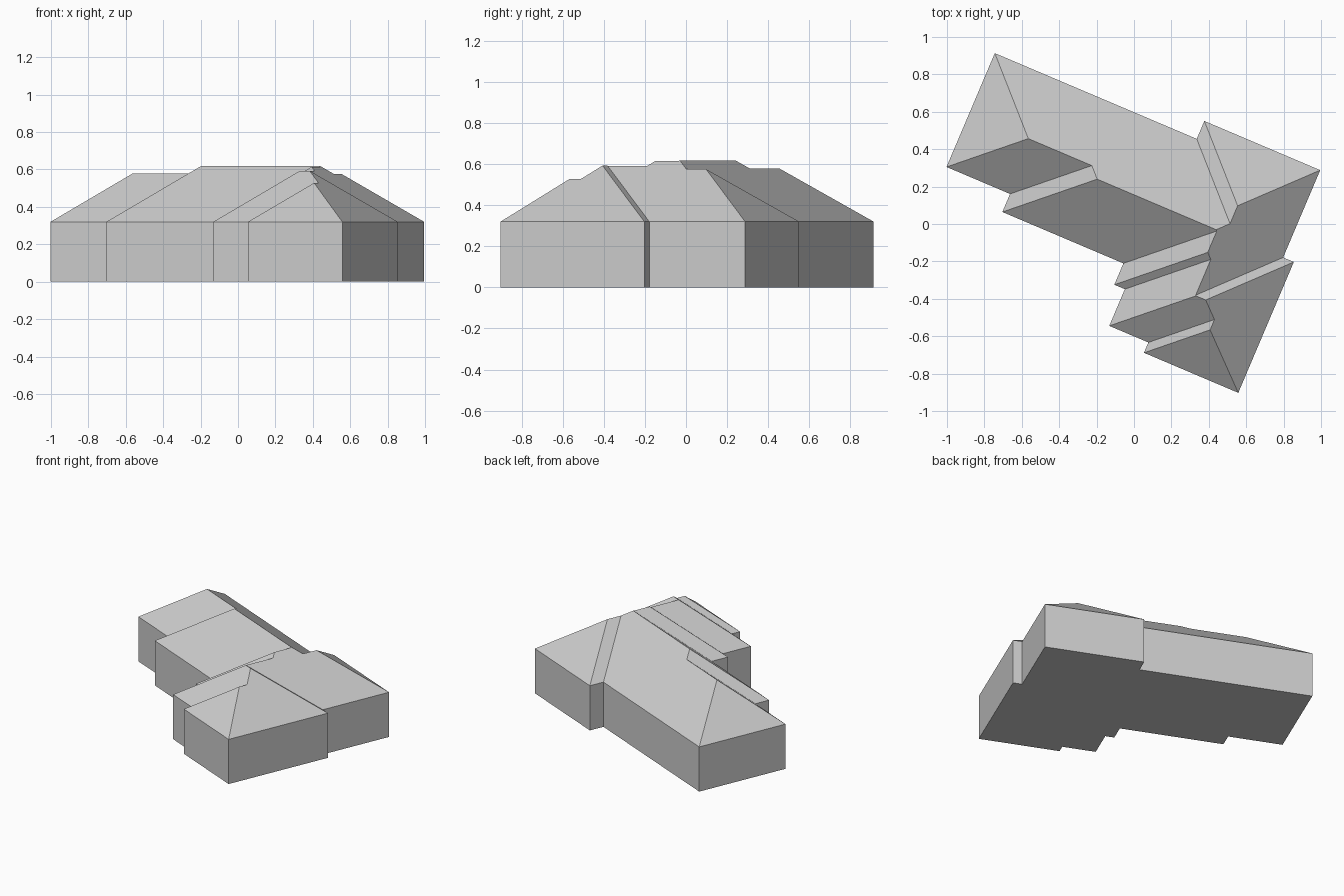
import bpy, bmesh, math
from itertools import combinations
from mathutils import Vector, Matrix

cube = bpy.data.objects.get("Cube")
if cube:
    bpy.data.objects.remove(cube, do_unlink=True)

# Wall lines of the stepped L-shaped plan, before it is turned on the ground
WEST = dict(end=-1.042, main=-.673, inner=.03, wing=.091, back=.131, tip=.318)
EAST = dict(long=.804, bay=.866)
SOUTH = dict(end=-.111, main=-.216, inner=-.34, wing=-.553, tip=-.613)
NORTH = dict(bay=.147, main=.55, back=.654)

# Overlapping hipped blocks: west, east, south and north wall of each
BLOCKS = [
    ("end", "long", "end", "main"),
    ("main", "long", "main", "main"),
    ("inner", "long", "inner", "main"),
    ("wing", "long", "wing", "main"),
    ("back", "long", "wing", "back"),
    ("tip", "long", "tip", "back"),
    ("tip", "bay", "tip", "bay"),
    ("wing", "bay", "wing", "bay"),
    ("inner", "bay", "inner", "bay"),
    ("main", "bay", "main", "bay"),
]
SIDES = (WEST, EAST, SOUTH, NORTH)
PITCH = (Vector((.75, 0)), Vector((-.77, 0)), Vector((0, .83)), Vector((0, -.735)))
EAVES = .32
TURN = math.radians(-23)


def rise(point, wall):
    """Height above the eaves of the roof plane that starts at one wall."""
    side, name = wall
    slope = PITCH[side]
    offset = SIDES[side][name]
    return slope.x * (point.x - offset) if slope.x else slope.y * (point.y - offset)


def roof_at(point):
    """Highest block at a point, with the wall whose slope covers it."""
    return max(min((rise(point, w), w) for w in enumerate(b)) for b in BLOCKS)


# Flat plan, tiled between the wall lines
bm = bmesh.new()
us = sorted([*WEST.values(), *EAST.values()])
ns = sorted([*SOUTH.values(), *NORTH.values()])
for ua, ub in zip(us, us[1:]):
    for na, nb in zip(ns, ns[1:]):
        if roof_at(Vector(((ua + ub) / 2, (na + nb) / 2)))[0] > 1e-5:
            bm.faces.new([bm.verts.new((u, n, 0)) for u, n in
                          ((ua, na), (ub, na), (ub, nb), (ua, nb))])
bmesh.ops.remove_doubles(bm, verts=bm.verts[:], dist=1e-5)

# Cut along every line where two roof slopes can meet
walls = [(i, name) for i, side in enumerate(SIDES) for name in side]
origin = Vector((0, 0))
for a, b in combinations(walls, 2):
    if a[0] == b[0]:
        continue
    across = PITCH[a[0]] - PITCH[b[0]]
    meet = across * ((rise(origin, b) - rise(origin, a)) / across.length_squared)
    bmesh.ops.bisect_plane(bm, geom=bm.verts[:] + bm.edges[:] + bm.faces[:], dist=1e-5,
                           plane_co=meet.to_3d(), plane_no=across.to_3d().normalized())

# Join the pieces of each slope, then lift hips, valleys and ridges
for wall in walls:
    pieces = [f for f in bm.faces if roof_at(f.calc_center_median())[1] == wall]
    if len(pieces) > 1:
        try:
            bmesh.ops.dissolve_faces(bm, faces=pieces, use_verts=True)
        except RuntimeError:
            pass
for v in bm.verts:
    v.co.z = EAVES + max(0, roof_at(v.co)[0])
bmesh.ops.remove_doubles(bm, verts=bm.verts[:], dist=2e-4)
roof_tag = bm.faces.layers.int.new("roof")
for f in bm.faces:
    f[roof_tag] = 1

# Walls down to the ground and a closed floor
rim = [e for e in bm.edges if e.is_boundary]
made = bmesh.ops.extrude_edge_only(bm, edges=rim)["geom"]
for v in made:
    if isinstance(v, bmesh.types.BMVert):
        v.co.z = 0
bmesh.ops.edgeloop_fill(bm, edges=[e for e in bm.edges if e.is_boundary])
for f in bm.faces:
    if max(v.co.z for v in f.verts) < EAVES + .001:
        f[roof_tag] = 0
bmesh.ops.recalc_face_normals(bm, faces=bm.faces[:])
bm.transform(Matrix.Rotation(TURN, 4, 'Z'))

# One plain grey for the whole building
grey = bpy.data.materials.new("plain_grey")
grey.use_nodes = True
colour = (.6, .6, .6, 1)
grey.diffuse_color = colour
for node in grey.node_tree.nodes:
    if node.type == 'BSDF_PRINCIPLED':
        node.inputs["Base Color"].default_value = colour


def add_part(name, keep):
    part = bm.copy()
    tag = part.faces.layers.int["roof"]
    bmesh.ops.delete(part, geom=[f for f in part.faces if f[tag] != keep], context='FACES')
    part.faces.layers.int.remove(tag)
    mesh = bpy.data.meshes.new(name)
    part.to_mesh(mesh)
    part.free()
    mesh.materials.append(grey)
    bpy.context.collection.objects.link(bpy.data.objects.new(name, mesh))


add_part("hipped_roof", 1)
add_part("walls_and_floor", 0)
bm.free()
